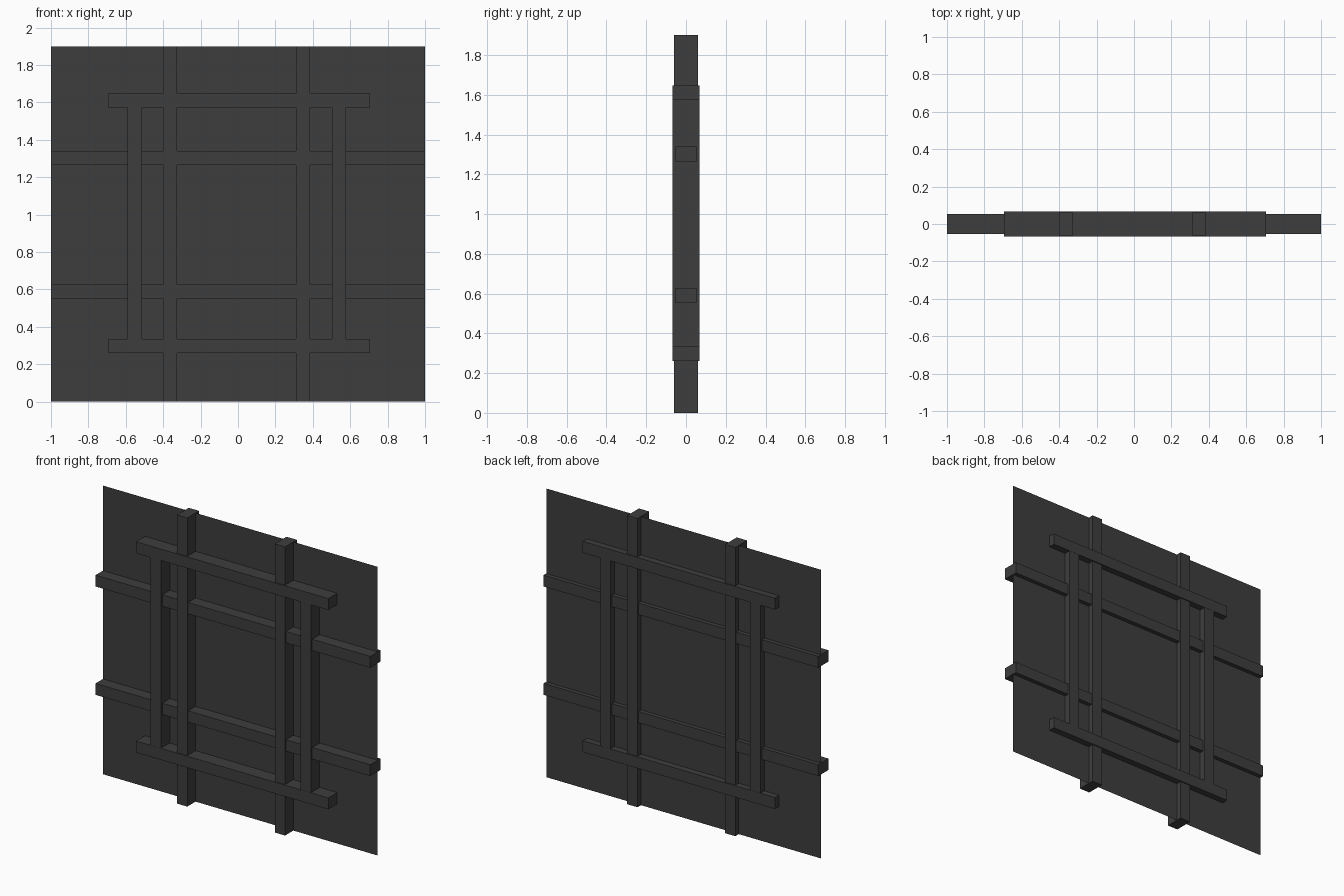
import bpy
from mathutils import Matrix

default = bpy.data.objects.get("Cube")
if default:
    bpy.data.objects.remove(default, do_unlink=True)

# Single dark metal colour
metal = bpy.data.materials.new("dark_grey_metal")
metal.use_nodes = True
metal.diffuse_color = (0.048, 0.048, 0.048, 1)
metal.node_tree.nodes["Principled BSDF"].inputs["Base Color"].default_value = metal.diffuse_color

HEIGHT = 1.9
BAR = 0.075


def bar(name, x, z, length_x, length_z, depth):
    """Square-edged bar centred on x, z, with its depth centred on y = 0."""
    bpy.ops.mesh.primitive_cube_add(size=1, location=(x, 0, z))
    obj = bpy.context.object
    obj.name = name
    obj.data.transform(Matrix.Diagonal((length_x, depth, length_z, 1)))
    obj.data.materials.append(metal)
    return obj


# Thin sheet set towards the back of the bars
bpy.ops.mesh.primitive_plane_add(size=1, location=(0, 0.025, HEIGHT / 2))
sheet = bpy.context.object
sheet.name = "back_sheet"
sheet.data.transform(Matrix.Rotation(1.5707963, 4, 'X') @ Matrix.Diagonal((2, HEIGHT, 1, 1)))
sheet.data.materials.append(metal)

# Full-width crossbars
for name, z in (("lower", 0.59), ("upper", 1.303)):
    bar(name + "_crossbar", 0, z, 2, BAR, 0.106)

# Full-height uprights
for name, x in (("right", -0.364), ("left", 0.348)):
    bar(name + "_upright", x, HEIGHT / 2, BAR, HEIGHT, 0.122)

# Raised frame: two rails joined by two posts
RAIL_LOW, RAIL_HIGH = 0.298, 1.61
for name, z in (("bottom", RAIL_LOW), ("top", RAIL_HIGH)):
    bar(name + "_frame_rail", 0.005, z, 1.4, BAR, 0.136)
for name, x in (("right", -0.552), ("left", 0.54)):
    bar(name + "_frame_post", x, (RAIL_LOW + RAIL_HIGH) / 2, BAR,
        RAIL_HIGH - RAIL_LOW - BAR, 0.134)
